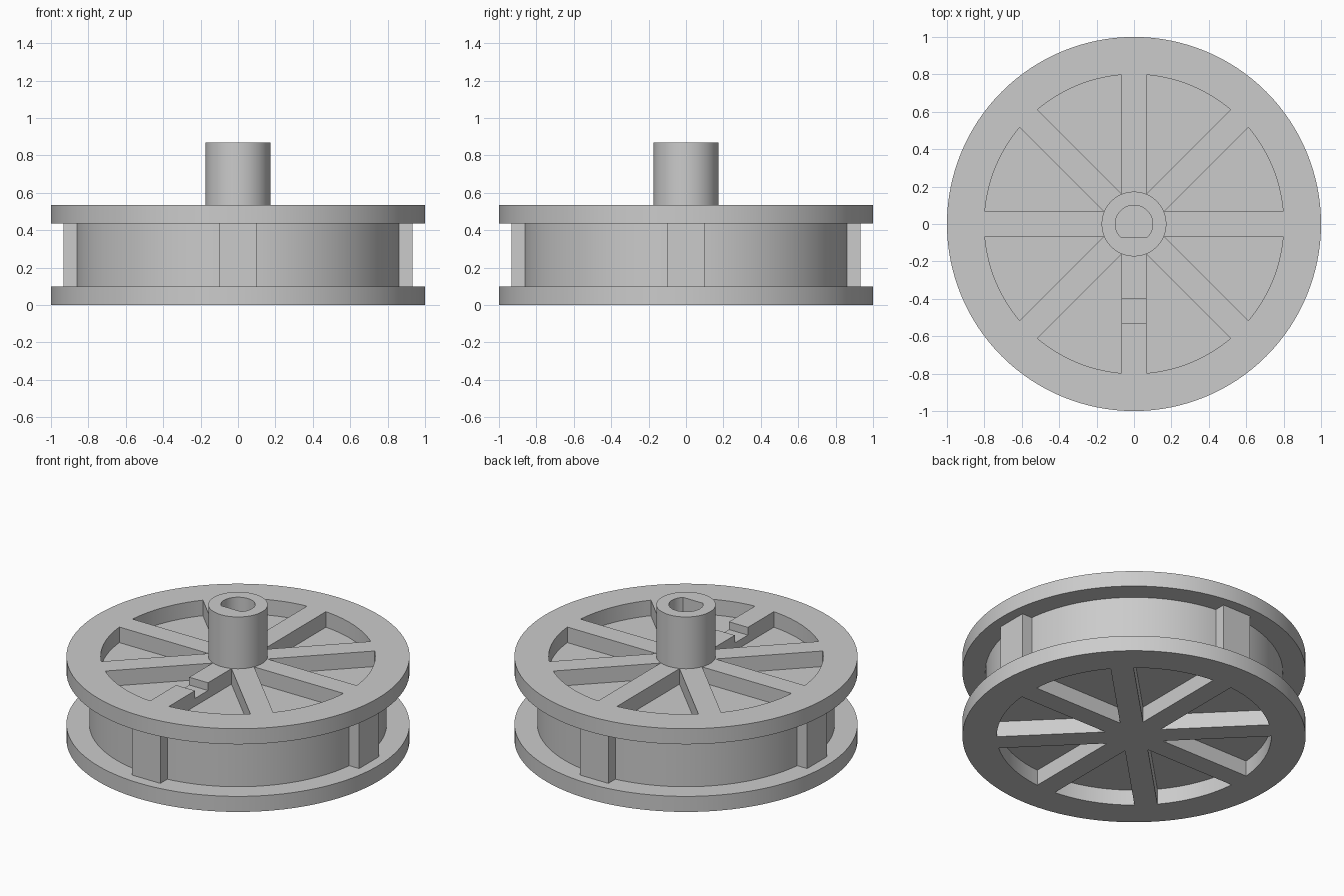
import bpy
import bmesh
from math import sin, cos, pi, asin, radians

if "Cube" in bpy.data.objects:
    bpy.data.objects.remove(bpy.data.objects["Cube"])

SEG = 128
Z1, Z2, Z3, Z4 = 0.10, 0.435, 0.535, 0.868   # flange, drum, flange, hub heights
R_DRUM, R_HUB, R_WIN, HALF = 0.867, 0.173, 0.80, 0.067


def add_object(name, bm):
    bmesh.ops.recalc_face_normals(bm, faces=bm.faces[:])
    me = bpy.data.meshes.new(name)
    bm.to_mesh(me)
    bm.free()
    ob = bpy.data.objects.new(name, me)
    bpy.context.collection.objects.link(ob)
    return ob


def lathe(name, profile):
    """Revolve (radius, z) points; the ends are closed with flat caps."""
    bm = bmesh.new()
    rings = [[bm.verts.new((r * cos(2 * pi * i / SEG), r * sin(2 * pi * i / SEG), z))
              for i in range(SEG)] for r, z in profile]
    for a, b in zip(rings, rings[1:]):
        for i in range(SEG):
            j = (i + 1) % SEG
            bm.faces.new((a[i], a[j], b[j], b[i]))
    bm.faces.new(rings[0][::-1])
    bm.faces.new(rings[-1])
    return add_object(name, bm)


def add_prism(bm, outline, z0, z1):
    low = [bm.verts.new((x, y, z0)) for x, y in outline]
    top = [bm.verts.new((x, y, z1)) for x, y in outline]
    bm.faces.new(low[::-1])
    bm.faces.new(top)
    n = len(outline)
    for i in range(n):
        j = (i + 1) % n
        bm.faces.new((low[i], low[j], top[j], top[i]))


def turn(outline, a):
    return [(x * cos(a) - y * sin(a), x * sin(a) + y * cos(a)) for x, y in outline]


def rect(x0, x1, y0, y1):
    return [(x0, y0), (x1, y0), (x1, y1), (x0, y1)]


def combine(body, tool, op):
    mod = body.modifiers.new(op, 'BOOLEAN')
    mod.operation = op
    mod.solver = 'EXACT'
    mod.object = tool
    bpy.context.view_layer.objects.active = body
    bpy.ops.object.modifier_apply(modifier=mod.name)
    bpy.data.objects.remove(tool)


# Spool body: two flanges, drum and hub in one revolved profile
body = lathe("spoked_spool", [
    (1, 0), (1, Z1), (R_DRUM, Z1), (R_DRUM, Z2), (1, Z2), (1, Z3),
    (R_HUB, Z3), (R_HUB, Z4)])

# Four flat lugs on the drum
bm = bmesh.new()
for k in range(4):
    add_prism(bm, turn(rect(0.83, 0.932, -0.1, 0.1), k * pi / 2), Z1 - 0.05, Z2 + 0.05)
combine(body, add_object("drum_lugs", bm), 'UNION')

# Wedge pockets between eight spokes, in both flanges
a0 = asin(HALF / R_WIN)
a1 = pi / 4 - a0
tip = HALF / sin(pi / 8)
wedge = [(tip * cos(pi / 8), tip * sin(pi / 8))]
for i in range(15):
    a = a0 + (a1 - a0) * i / 14
    wedge.append((R_WIN * cos(a), R_WIN * sin(a)))
bm = bmesh.new()
for k in range(8):
    outline = turn(wedge, k * pi / 4)
    add_prism(bm, outline, -0.1, Z1)
    add_prism(bm, outline, Z2, Z3 + 0.1)
combine(body, add_object("pocket_cutter", bm), 'DIFFERENCE')

# Notch across the front spoke
bm = bmesh.new()
add_prism(bm, rect(-0.08, 0.08, -0.533, -0.4), Z3 - 0.05, Z3 + 0.1)
combine(body, add_object("notch_cutter", bm), 'DIFFERENCE')

# D-shaped shaft bore in the hub
start = -asin(0.7)
bore = [(0.1 * cos(a), 0.1 * sin(a))
        for a in (start + (pi - 2 * start) * i / 40 for i in range(41))]
bm = bmesh.new()
add_prism(bm, bore, Z3, Z4 + 0.1)
combine(body, add_object("bore_cutter", bm), 'DIFFERENCE')

# Smooth rounds, sharp edges
bpy.ops.object.select_all(action='DESELECT')
body.select_set(True)
bpy.context.view_layer.objects.active = body
bpy.ops.object.shade_smooth_by_angle(angle=radians(30))
